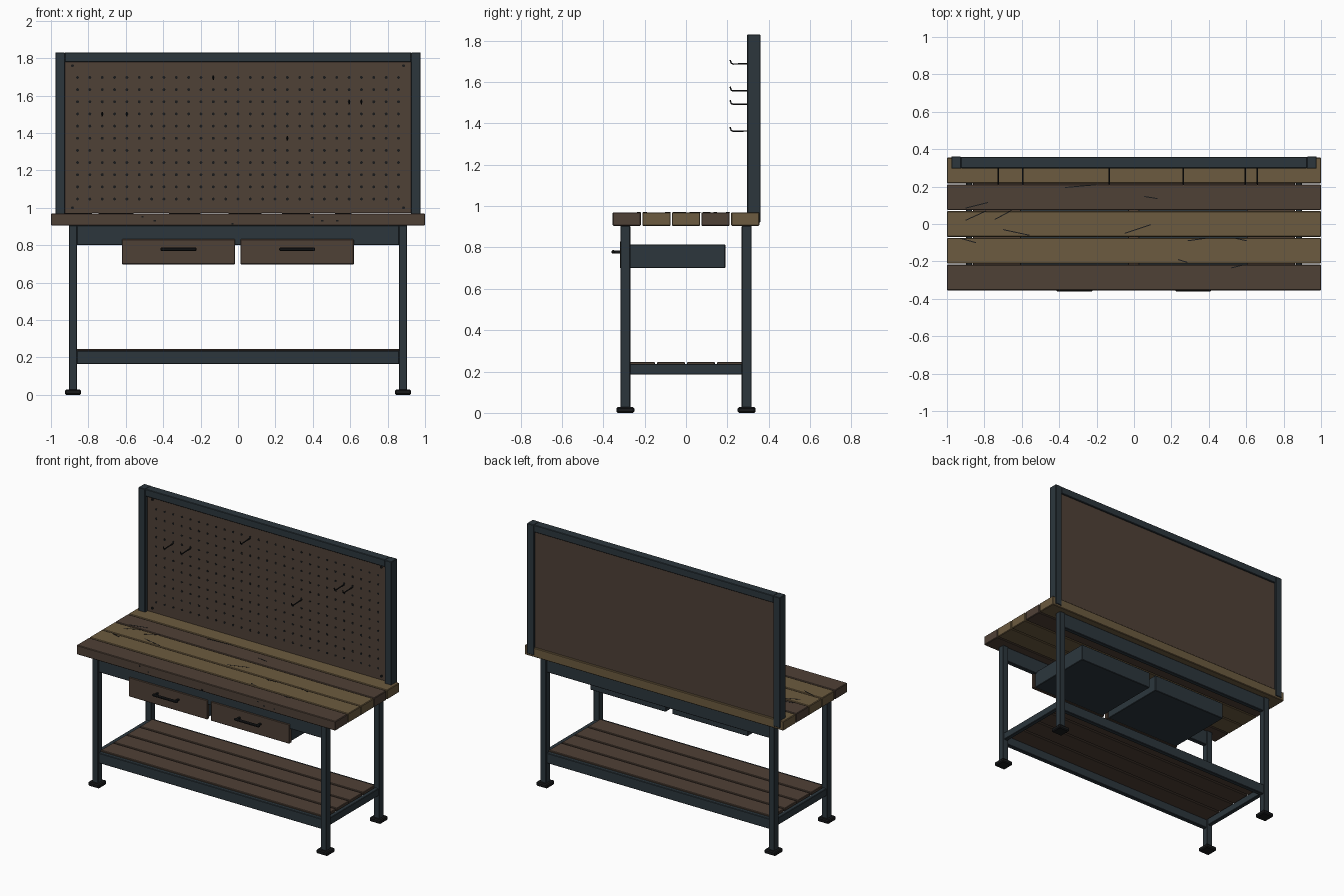
import bpy, bmesh, math
from mathutils import Matrix, Vector

if "Cube" in bpy.data.objects:
    bpy.data.objects.remove(bpy.data.objects["Cube"])


def material(name, rgb):
    m = bpy.data.materials.new(name)
    m.diffuse_color = (*rgb, 1)
    m.use_nodes = True
    m.node_tree.nodes["Principled BSDF"].inputs["Base Color"].default_value = m.diffuse_color
    return m


STEEL = material("slate_steel", (0.025, 0.037, 0.046))
BROWN = material("dark_brown_wood", (0.078, 0.052, 0.037))
TAN = material("light_brown_wood", (0.150, 0.104, 0.050))
BLACK = material("black_metal", (0.009, 0.010, 0.011))


def finish(name, bm, mat):
    me = bpy.data.meshes.new(name)
    bm.to_mesh(me)
    bm.free()
    me.materials.append(mat)
    ob = bpy.data.objects.new(name, me)
    bpy.context.collection.objects.link(ob)
    return ob


def box(name, x, y, z, mat, bevel=0.003):
    """Box from (min, max) ranges with a small chamfer."""
    bm = bmesh.new()
    size = [r[1] - r[0] for r in (x, y, z)]
    mid = Vector([(r[0] + r[1]) / 2 for r in (x, y, z)])
    bmesh.ops.create_cube(bm, size=1, matrix=Matrix.Translation(mid) @ Matrix.Diagonal((*size, 1)))
    if bevel:
        bmesh.ops.bevel(bm, geom=bm.edges[:], offset=bevel, segments=1, affect='EDGES')
    return finish(name, bm, mat)


def rod(name, points, radius, mat):
    cu = bpy.data.curves.new(name, 'CURVE')
    cu.dimensions = '3D'
    cu.bevel_depth = radius
    cu.bevel_resolution = 1
    cu.use_fill_caps = True
    sp = cu.splines.new('POLY')
    sp.points.add(len(points) - 1)
    for p, co in zip(sp.points, points):
        p.co = (*co, 1)
    cu.materials.append(mat)
    ob = bpy.data.objects.new(name, cu)
    bpy.context.collection.objects.link(ob)


def span(c, half):
    return (c - half, c + half)


# Tabletop planks, front to back
for i, mat in enumerate((BROWN, TAN, TAN, BROWN, TAN)):
    box(f"top_plank_{i + 1}", (-1, 1), span(-0.286 + 0.143 * i, 0.0685), (0.905, 0.97), mat, 0.004)

# Legs and feet
for sx, side in ((-1, "left"), (1, "right")):
    for sy, end in ((-1, "front"), (1, "back")):
        cx, cy = sx * 0.882, sy * 0.293
        box(f"{end}_{side}_leg", span(cx, 0.0225), span(cy, 0.0235), (0.025, 0.905), STEEL)
        box(f"{end}_{side}_foot", span(cx, 0.043), span(cy, 0.043), (0, 0.028), BLACK, 0.006)
    # Side rail of the lower shelf
    box(f"{side}_shelf_rail", span(sx * 0.882, 0.015), (-0.272, 0.272), (0.185, 0.236), STEEL)

# Aprons and long shelf rails
for sy, end in ((-1, "front"), (1, "back")):
    box(f"{end}_apron", (-0.862, 0.862), span(sy * 0.293, 0.016), (0.80, 0.905), STEEL)
    box(f"{end}_shelf_rail", (-0.862, 0.862), span(sy * 0.293, 0.016), (0.165, 0.236), STEEL)

# Lower shelf planks
for i in range(4):
    box(f"shelf_plank_{i + 1}", (-0.862, 0.862), span(-0.217 + 0.1447 * i, 0.067), (0.224, 0.246), BROWN)

# Drawers with bar handles
for cx, side in ((-0.318, "left"), (0.316, "right")):
    box(f"{side}_drawer_body", span(cx, 0.292), (-0.295, 0.19), (0.70, 0.815), STEEL)
    box(f"{side}_drawer_front", span(cx, 0.303), (-0.318, -0.293), (0.698, 0.832), BROWN)
    box(f"{side}_handle_bar", span(cx, 0.097), (-0.36, -0.344), (0.77, 0.787), BLACK, 0.005)
    for s in (-1, 1):
        box(f"{side}_handle_post", span(cx + s * 0.08, 0.007), (-0.35, -0.316), (0.772, 0.785), BLACK, 0.002)

# Pegboard and its frame
for sx, side in ((-1, "left"), (1, "right")):
    box(f"{side}_board_post", span(sx * 0.951, 0.026), (0.296, 0.36), (0.92, 1.83), STEEL)
box("board_top_rail", (-0.926, 0.926), (0.298, 0.358), (1.78, 1.83), STEEL)
FACE = 0.322
box("pegboard", (-0.926, 0.926), (FACE, 0.347), (0.972, 1.782), BROWN, 0)

# Peg holes as thin dark discs
bm = bmesh.new()
turn = Matrix.Rotation(math.pi / 2, 4, 'X')
for c in range(27):
    for r in range(11):
        spot = Matrix.Translation((0.066 * (c - 13), FACE - 0.0005, 1.697 - 0.065 * r))
        bmesh.ops.create_cone(bm, cap_ends=True, segments=8, radius1=0.008, radius2=0.008,
                              depth=0.002, matrix=spot @ turn)
finish("peg_holes", bm, BLACK)

# Corner bolts of the board
bm = bmesh.new()
for x in (-0.885, 0.885):
    for z in (1.76, 1.0):
        bmesh.ops.create_cone(bm, cap_ends=True, segments=8, radius1=0.008, radius2=0.008,
                              depth=0.01, matrix=Matrix.Translation((x, FACE - 0.003, z)) @ turn)
finish("board_bolts", bm, BLACK)

# Tool hooks: (column, row) on the hole grid
for c, r in ((2, 3), (4, 3), (11, 0), (17, 5), (22, 2), (23, 2)):
    x, z = 0.066 * (c - 13), 1.697 - 0.065 * r
    rod("tool_hook", [(x, FACE, z - 0.008), (x, 0.228, z - 0.010),
                      (x, 0.219, z - 0.006), (x, 0.213, z + 0.010)], 0.004, BLACK)

# Scratches on the tabletop as thin slivers: x1, y1, x2, y2
scratches = [
    (-0.37, 0.195, -0.20, 0.21), (0.055, 0.147, 0.125, 0.136), (-0.90, 0.085, -0.78, 0.115),
    (-0.745, 0.024, -0.655, 0.072), (-0.90, 0.02, -0.79, 0.07), (-0.70, -0.03, -0.56, -0.06),
    (-0.05, -0.05, 0.09, -0.003), (-0.93, -0.076, -0.845, -0.10), (0.235, -0.19, 0.285, -0.205),
    (0.285, -0.09, 0.385, -0.076), (0.54, -0.076, 0.605, -0.09), (0.52, -0.235, 0.58, -0.22)]
bm = bmesh.new()
for x1, y1, x2, y2 in scratches:
    m = (Matrix.Translation(((x1 + x2) / 2, (y1 + y2) / 2, 0.97))
         @ Matrix.Rotation(math.atan2(y2 - y1, x2 - x1), 4, 'Z')
         @ Matrix.Diagonal((math.hypot(x2 - x1, y2 - y1), 0.005, 0.002, 1)))
    bmesh.ops.create_cube(bm, size=1, matrix=m)
# Small dents on the front edge
for x, z in ((-0.51, 0.952), (-0.445, 0.93), (-0.03, 0.915), (0.40, 0.95), (0.45, 0.932), (0.53, 0.932)):
    bmesh.ops.create_cube(bm, size=1, matrix=Matrix.Translation((x, -0.3545, z))
                          @ Matrix.Diagonal((0.012, 0.002, 0.008, 1)))
finish("tabletop_scratches", bm, BLACK)
